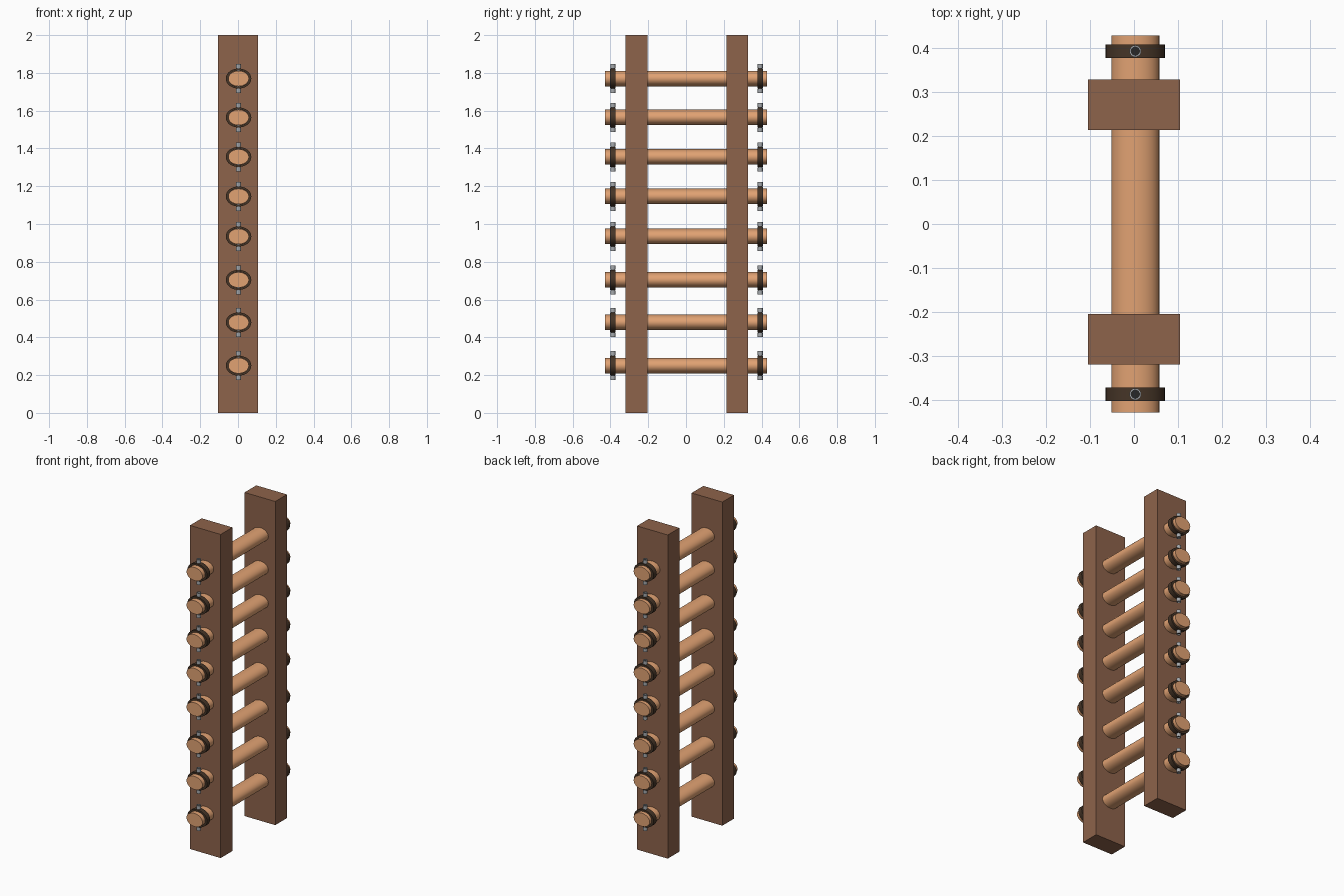
import bpy, bmesh, math

if "Cube" in bpy.data.objects:
    bpy.data.objects.remove(bpy.data.objects["Cube"])

def material(name, rgb):
    m = bpy.data.materials.new(name)
    m.diffuse_color = (*rgb, 1)
    m.use_nodes = True
    m.node_tree.nodes["Principled BSDF"].inputs["Base Color"].default_value = m.diffuse_color
    return m

POST = material("dark_wood", (0.27, 0.125, 0.07))
RUNG = material("light_wood", (0.75, 0.36, 0.17))
BAND = material("dark_band", (0.06, 0.035, 0.02))
STEEL = material("steel", (0.38, 0.40, 0.42))
DARK = material("dark_bore", (0.02, 0.02, 0.02))

def finish(name, bm, mat, smooth=False):
    bmesh.ops.recalc_face_normals(bm, faces=bm.faces)
    me = bpy.data.meshes.new(name)
    bm.to_mesh(me)
    bm.free()
    me.materials.append(mat)
    ob = bpy.data.objects.new(name, me)
    bpy.context.collection.objects.link(ob)
    if smooth:
        bpy.ops.object.select_all(action='DESELECT')
        ob.select_set(True)
        bpy.context.view_layer.objects.active = ob
        bpy.ops.object.shade_smooth_by_angle(angle=math.radians(35))
    return ob

def lathe(name, profile, loc, mat, axis='Z', scale=(1, 1), n=32, closed=False):
    """Revolve (radius, height) points; scale gives an oval section."""
    bm = bmesh.new()
    rings = []
    for r, h in profile:
        ring = []
        for i in range(n):
            a = 2 * math.pi * i / n
            u, v = r * scale[0] * math.cos(a), r * scale[1] * math.sin(a)
            p = (u, h, v) if axis == 'Y' else (u, v, h)
            ring.append(bm.verts.new([p[k] + loc[k] for k in range(3)]))
        rings.append(ring)
    pairs = list(zip(rings, rings[1:]))
    if closed:
        pairs.append((rings[-1], rings[0]))
    else:
        bm.faces.new(rings[0])
        bm.faces.new(rings[-1])
    for a, b in pairs:
        for i in range(n):
            j = (i + 1) % n
            bm.faces.new((a[i], a[j], b[j], b[i]))
    return finish(name, bm, mat, True)

# side posts
for label, y in (("front", -0.262), ("back", 0.271)):
    bm = bmesh.new()
    bmesh.ops.create_cube(bm, size=1)
    for v in bm.verts:
        v.co = (v.co.x * 0.21, v.co.y * 0.114 + y, v.co.z * 2 + 1)
    finish(label + "_post", bm, POST)

CX = 0.003
for k, z in enumerate((0.25, 0.479, 0.704, 0.934, 1.146, 1.355, 1.564, 1.77), 1):
    # oval rung through both posts
    lathe(f"rung_{k}", [(1, -0.429), (1, 0.429)], (CX, 0, z), RUNG, 'Y', (0.0545, 0.041))
    for label, y in (("front", -0.387), ("back", 0.393)):
        # oval retaining band
        lathe(f"{label}_band_{k}", [(0.8, -0.015), (1, -0.015), (1, 0.015), (0.8, 0.015)],
              (CX, y, z), BAND, 'Y', (0.0675, 0.053), closed=True)
        # hollow pin with flanged ends, and the dark core inside it
        half = [(0.0135, 0.056), (0.0135, 0.077), (0.0095, 0.077)]
        outer = [(r, -h) for r, h in reversed(half)] + [(0.0105, -0.056), (0.0105, 0.056)] + half
        lathe(f"{label}_pin_{k}", outer, (CX, y, z), STEEL, n=16, closed=True)
        lathe(f"{label}_pin_core_{k}", [(0.0095, -0.07), (0.0095, 0.07)], (CX, y, z), DARK, n=16)
